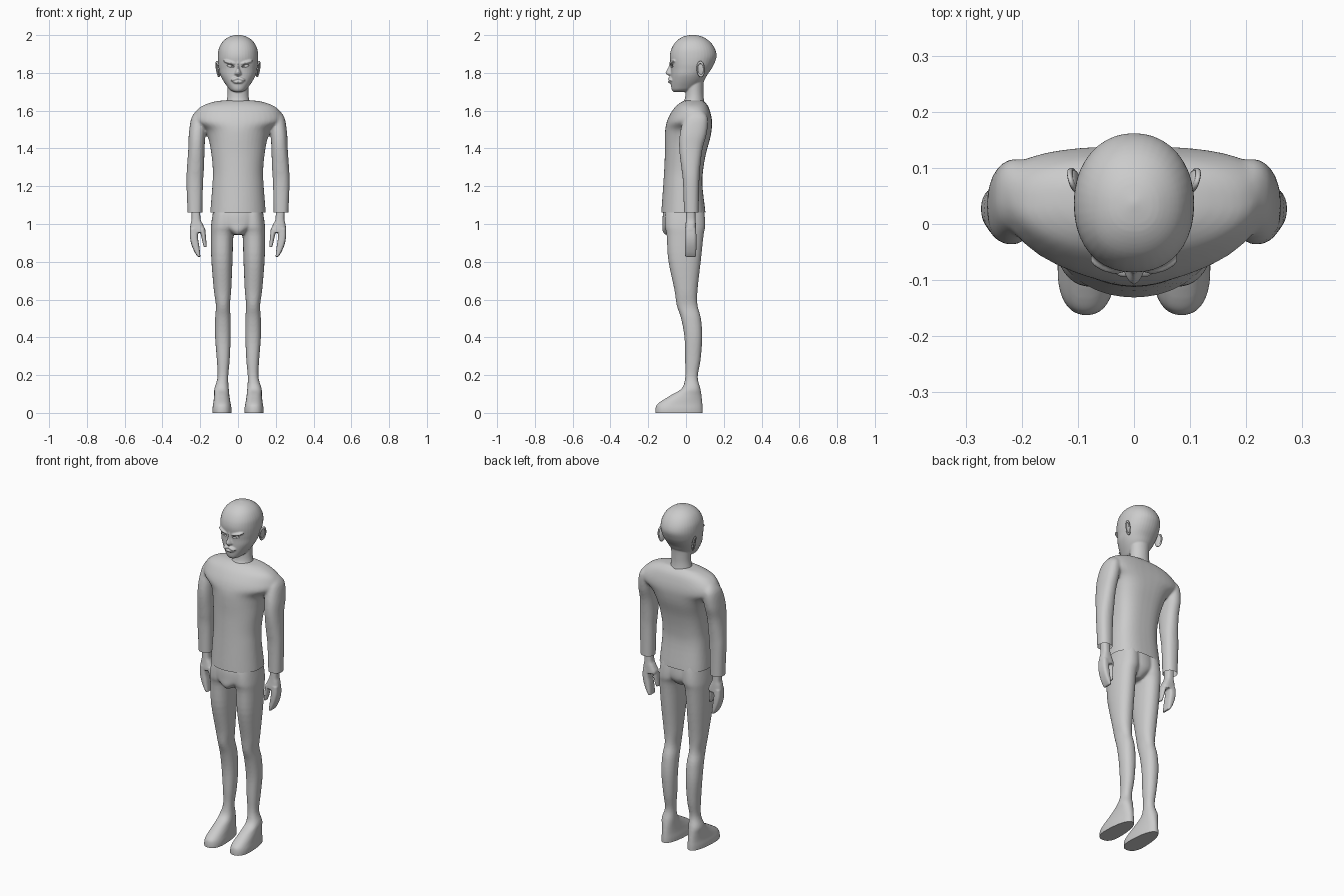
import bpy, bmesh, math
from mathutils import Matrix, Vector

SEG = 40


def sgnpow(v, e):
    return math.copysign(abs(v) ** e, v)


def spline(rows, sub=4):
    """Catmull-Rom resampling of the ring table so the lofts flow smoothly."""
    out = []
    for i in range(len(rows) - 1):
        a, b, c, d = (rows[max(i - 1, 0)], rows[i], rows[i + 1], rows[min(i + 2, len(rows) - 1)])
        for k in range(sub):
            t = k / sub
            out.append([0.5 * (2 * q + (r - p) * t + (2 * p - 5 * q + 4 * r - s) * t * t
                               + (3 * q - p - 3 * r + s) * t ** 3) for p, q, r, s in zip(a, b, c, d)])
    out.append(list(rows[-1]))
    return out


def loft(bm, rows, side=1, nf=2.0, nb=2.0):
    """Stack of horizontal rings: (z, centre x, half width, front y, back y[, y of widest point])."""
    full = [r if len(r) == 6 else (*r, (r[3] + r[4]) / 2) for r in rows]
    rings = []
    for z, cx, rx, yf, yb, cy in spline(full):
        ring = []
        for i in range(SEG):
            a = 2 * math.pi * i / SEG
            s = math.sin(a)
            e = 2 / (nb if s > 0 else nf)
            y = cy + sgnpow(s, e) * ((yb - cy) if s > 0 else (cy - yf))
            ring.append(bm.verts.new((side * cx + max(rx, 0.002) * sgnpow(math.cos(a), e), y, z)))
        rings.append(ring)
    for a, b in zip(rings, rings[1:]):
        for i in range(SEG):
            j = (i + 1) % SEG
            bm.faces.new((a[j], a[i], b[i], b[j]))
    bm.faces.new(rings[0])
    bm.faces.new(rings[-1][::-1])


def blob(bm, loc, radii, ry=0.0, rz=0.0):
    """Ellipsoid, optionally turned about y and z."""
    m = (Matrix.Translation(loc) @ Matrix.Rotation(rz, 4, 'Z') @ Matrix.Rotation(ry, 4, 'Y')
         @ Matrix.Diagonal((*radii, 1)))
    bmesh.ops.create_uvsphere(bm, u_segments=24, v_segments=14, radius=1, matrix=m)


def finish(name, bm):
    bmesh.ops.recalc_face_normals(bm, faces=bm.faces[:])
    for f in bm.faces:
        f.smooth = True
    me = bpy.data.meshes.new(name)
    bm.to_mesh(me)
    bm.free()
    ob = bpy.data.objects.new(name, me)
    bpy.context.collection.objects.link(ob)
    return ob


def fuse(name, bm, voxel, smooth=4, cut=None, fill=False):
    """Melt overlapping volumes into one skin, then trim it flat below the cut height."""
    ob = finish(name, bm)
    rm = ob.modifiers.new("melt", 'REMESH')
    rm.mode = 'VOXEL'
    rm.voxel_size = voxel
    sm = ob.modifiers.new("soften", 'SMOOTH')
    sm.factor, sm.iterations = 0.5, smooth
    dg = bpy.context.evaluated_depsgraph_get()
    me = bpy.data.meshes.new_from_object(ob.evaluated_get(dg))
    ob.modifiers.clear()
    ob.data = me
    bm = bmesh.new()
    bm.from_mesh(me)
    if cut is not None:
        geo = bm.verts[:] + bm.edges[:] + bm.faces[:]
        bmesh.ops.bisect_plane(bm, geom=geo, plane_co=(0, 0, cut), plane_no=(0, 0, 1), clear_inner=True)
        if fill:
            bmesh.ops.holes_fill(bm, edges=[e for e in bm.edges if e.is_boundary], sides=0)
    for f in bm.faces:
        f.smooth = abs(f.normal.z) < 0.999 or len(f.verts) < 6
    bm.to_mesh(me)
    bm.free()
    return ob


# sweater: trunk with swept-back shoulders plus sleeves, open hems
bm = bmesh.new()
loft(bm, [(1.655, 0, .06, .005, .085), (1.648, 0, .125, -.02, .097), (1.622, 0, .195, -.055, .118),
          (1.58, 0, .233, -.085, .132, .05), (1.54, 0, .235, -.102, .138, .05), (1.50, 0, .18, -.11, .136, .04),
          (1.45, 0, .156, -.112, .127, .02), (1.37, 0, .141, -.112, .105), (1.28, 0, .133, -.116, .09),
          (1.2, 0, .136, -.121, .087), (1.06, 0, .147, -.131, .103), (1.0, 0, .15, -.133, .105)], nf=2.0, nb=2.8)
for s in (1, -1):
    loft(bm, [(1.6, .19, .03, .02, .09), (1.56, .205, .042, -.01, .115), (1.48, .216, .044, -.032, .11),
              (1.4, .22, .043, -.036, .088), (1.3, .225, .045, -.025, .075), (1.22, .229, .044, -.016, .07),
              (1.06, .228, .039, -.011, .067), (1.0, .228, .038, -.011, .067)], s, 2.3, 2.3)
fuse("sweater", bm, .007, 5, cut=1.06)

# trousers and feet
bm = bmesh.new()
loft(bm, [(1.12, 0, .118, -.1, .085), (1.06, 0, .13, -.121, .096), (1.0, 0, .122, -.125, .098),
          (.965, 0, .065, -.125, .08), (.943, 0, .03, -.112, .05)])
for s in (1, -1):
    loft(bm, [(1.12, .066, .055, -.09, .085), (1.06, .07, .063, -.108, .097), (.99, .076, .067, -.112, .102),
              (.94, .084, .06, -.102, .093), (.81, .085, .056, -.094, .079), (.65, .082, .046, -.061, .061),
              (.57, .08, .037, -.049, .061), (.5, .08, .041, -.026, .079), (.4, .08, .041, -.008, .086),
              (.28, .078, .034, -.005, .077), (.19, .08, .028, -.004, .062), (.13, .087, .038, -.022, .076),
              (.095, .086, .04, -.078, .082), (.05, .085, .046, -.148, .087, -.06),
              (.02, .085, .051, -.162, .089, -.08), (-.02, .085, .05, -.161, .089, -.08)], s, 2.3, 2.2)
fuse("trousers_and_feet", bm, .006, 4, cut=0.0, fill=True)

# mitten-like hands: palm, curled fingers, thumb
for s, tag in ((1, "left"), (-1, "right")):
    bm = bmesh.new()
    loft(bm, [(1.1, .224, .025, .002, .048), (1.03, .222, .023, .0, .05), (1.0, .219, .032, -.002, .052),
              (.97, .214, .041, -.005, .053), (.955, .213, .039, -.005, .053)], s, 2.8, 2.8)
    loft(bm, [(.975, .231, .023, -.005, .053), (.93, .233, .021, -.006, .055), (.89, .226, .02, -.006, .055),
              (.85, .215, .014, -.005, .054), (.826, .206, .007, -.004, .052)], s, 3.2, 3.2)
    loft(bm, [(.975, .19, .016, -.004, .045), (.94, .183, .013, -.005, .04), (.9, .177, .01, -.004, .034),
              (.877, .173, .007, -.002, .028)], s)
    fuse(tag + "_hand", bm, .004, 3)

# head: skull, jaw, neck, brows, nose, lips
bm = bmesh.new()
loft(bm, [(2.002, 0, .004, .033, .041), (1.992, 0, .045, -.014, .085), (1.967, 0, .08, -.052, .125),
          (1.93, 0, .101, -.076, .152), (1.89, 0, .107, -.086, .162), (1.85, 0, .106, -.083, .15),
          (1.82, 0, .101, -.08, .134), (1.79, 0, .094, -.08, .113), (1.76, 0, .079, -.08, .096),
          (1.73, 0, .059, -.079, .07), (1.71, 0, .043, -.075, .04), (1.699, 0, .022, -.066, .0)], 1, 2.2, 2.1)
loft(bm, [(1.82, 0, .06, .0, .11), (1.76, 0, .057, .0, .095), (1.7, 0, .055, -.002, .092),
          (1.665, 0, .058, -.006, .094), (1.64, 0, .064, -.016, .098), (1.6, 0, .075, -.02, .1)])
loft(bm, [(1.86, 0, .01, -.086, -.05), (1.83, 0, .009, -.094, -.05), (1.803, 0, .017, -.108, -.05),
          (1.793, 0, .019, -.104, -.05), (1.783, 0, .012, -.088, -.05)], 1, 1.6)
blob(bm, (0, -.078, 1.752), (.028, .018, .009))
for s in (1, -1):
    blob(bm, (s * .015, -.079, 1.768), (.025, .017, .009), s * .35)
    blob(bm, (s * .045, -.07, 1.856), (.036, .017, .009), -s * .25, s * .3)
head = fuse("head", bm, .004, 3)

# eye sockets carved with a hidden cutter, then the eyeballs
bm = bmesh.new()
for s in (1, -1):
    blob(bm, (s * .043, -.085, 1.837), (.025, .023, .009), -s * .2)
cutter = finish("socket_cutter", bm)
cutter.hide_render = True
cutter.hide_viewport = True
mod = head.modifiers.new("sockets", 'BOOLEAN')
mod.operation, mod.object = 'DIFFERENCE', cutter
bm = bmesh.new()
for s in (1, -1):
    blob(bm, (s * .043, -.056, 1.837), (.016, .016, .016))
finish("eyes", bm)

# ears: shell with a raised rim
for s, tag in ((1, "left"), (-1, "right")):
    bm = bmesh.new()
    blob(bm, (s * .103, .077, 1.818), (.007, .02, .038), s * .15, -s * .3)
    ear = finish(tag + "_ear", bm)
    bpy.ops.mesh.primitive_torus_add(major_radius=1, minor_radius=.22, major_segments=28, minor_segments=8)
    rim = bpy.context.object
    rim.name = tag + "_ear_rim"
    rim.data.transform(Matrix.Translation((s * .107, .078, 1.82)) @ Matrix.Rotation(-s * .3, 4, 'Z')
                       @ Matrix.Rotation(s * .15, 4, 'Y') @ Matrix.Diagonal((.022, .019, .036, 1))
                       @ Matrix.Rotation(math.pi / 2, 4, 'Y'))
    rim.data.shade_smooth()
